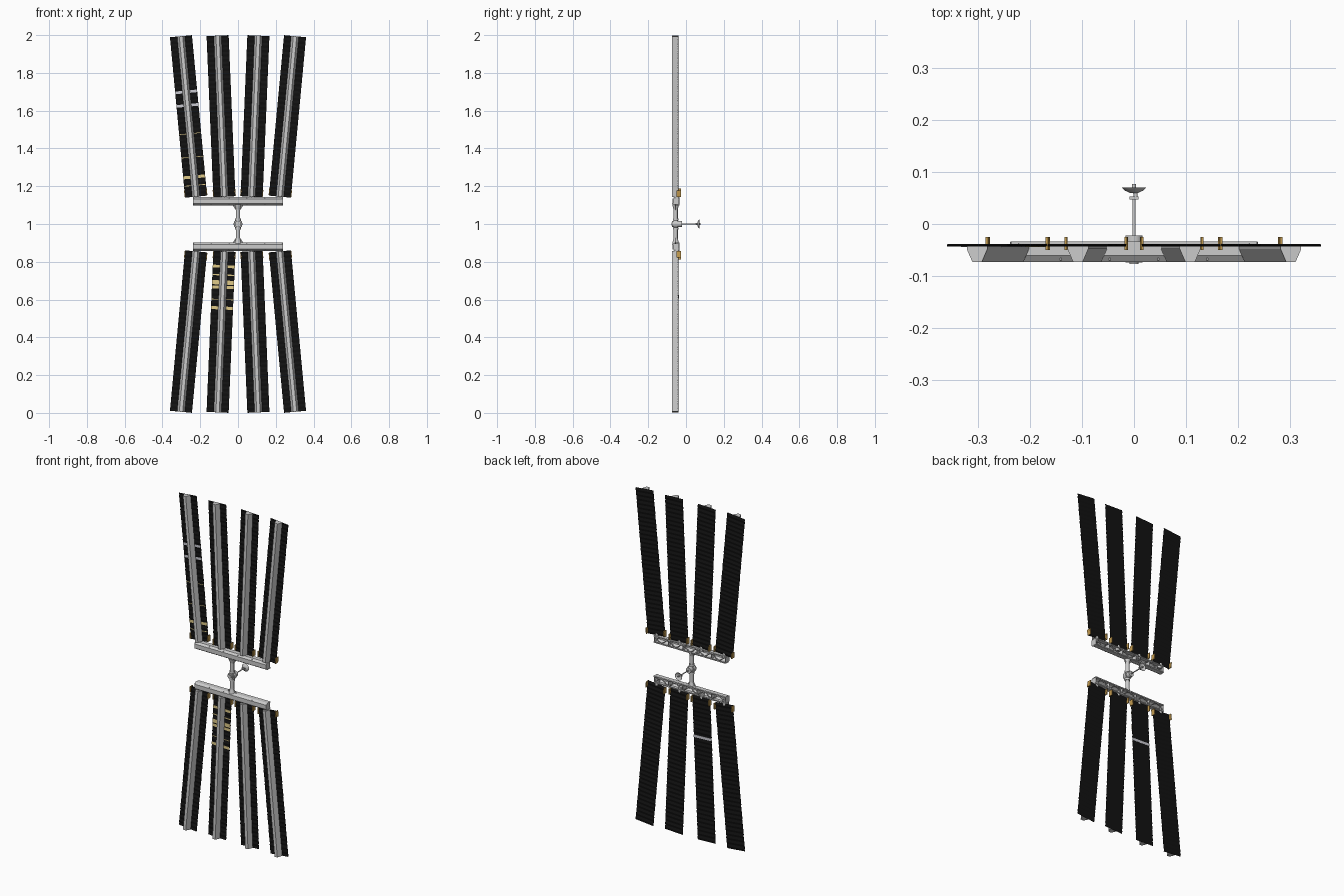
import bpy, bmesh, math
from mathutils import Matrix, Vector

if "Cube" in bpy.data.objects:
    bpy.data.objects.remove(bpy.data.objects["Cube"])


def material(name, rgb):
    m = bpy.data.materials.new(name)
    m.diffuse_color = (*rgb, 1)
    m.use_nodes = True
    m.node_tree.nodes["Principled BSDF"].inputs["Base Color"].default_value = m.diffuse_color
    return m


BLACK = material("cell_black", (0.006, 0.006, 0.006))
GOLD = material("foil_gold", (0.75, 0.6, 0.25))
ORANGE = material("clip_orange", (0.55, 0.33, 0.08))
SILVER = material("strip_silver", (0.6, 0.6, 0.65))


def make(name, bm, mat=None, M=None):
    bmesh.ops.recalc_face_normals(bm, faces=bm.faces)
    me = bpy.data.meshes.new(name)
    bm.to_mesh(me)
    bm.free()
    if mat:
        me.materials.append(mat)
    ob = bpy.data.objects.new(name, me)
    bpy.context.collection.objects.link(ob)
    if M is not None:
        ob.matrix_world = M
    return ob


def box(name, c, s, mat=None, M=None):
    bm = bmesh.new()
    bmesh.ops.create_cube(bm, size=1, matrix=Matrix.Translation(c) @ Matrix.Diagonal((*s, 1)))
    return make(name, bm, mat, M)


def prism(name, prof, direction, M=None):
    """Extrude a closed 3D profile along a vector."""
    bm = bmesh.new()
    f = bm.faces.new([bm.verts.new(p) for p in prof])
    r = bmesh.ops.extrude_face_region(bm, geom=[f], use_keep_orig=True)
    bmesh.ops.translate(bm, vec=direction, verts=[v for v in r["geom"] if isinstance(v, bmesh.types.BMVert)])
    return make(name, bm, None, M)


def rod(name, a, b, r1, r2=None, n=16):
    a, b = Vector(a), Vector(b)
    d = b - a
    bm = bmesh.new()
    M = Matrix.Translation((a + b) / 2) @ d.to_track_quat('Z', 'Y').to_matrix().to_4x4()
    bmesh.ops.create_cone(bm, cap_ends=True, segments=n, radius1=r1,
                          radius2=r1 if r2 is None else r2, depth=d.length, matrix=M)
    return make(name, bm)


def pleated_sheet(name, L, M):
    """Folded blanket: shallow zigzag along its length."""
    bm = bmesh.new()
    n = 68
    rows = []
    for i in range(n + 1):
        y = -0.0392 if i % 2 else -0.0425
        rows.append([bm.verts.new((x, y, L * i / n)) for x in (-0.0585, 0.0585)])
    for p, q in zip(rows, rows[1:]):
        bm.faces.new((p[0], p[1], q[1], q[0]))
    ob = make(name, bm, BLACK, M)
    s = ob.modifiers.new("thickness", 'SOLIDIFY')
    s.thickness, s.offset = 0.0015, 0
    return ob


# Solar wings: four fanned upward, four fanned downward
frames = {}
for level, sz in (("upper", 1), ("lower", -1)):
    for side, sx in (("left", -1), ("right", 1)):
        for spot, base, tip in (("outer", 0.222, 0.302), ("inner", 0.072, 0.108)):
            name = f"{level}_{side}_{spot}"
            rise = 0.849 if spot == "outer" else 0.852
            a = sx * math.atan2(tip - base, rise)
            L = math.hypot(tip - base, rise)
            M = Matrix.Translation((sx * base, 0, 1 + sz * 0.145)) @ \
                Matrix.Rotation(a if sz > 0 else math.pi - a, 4, 'Y')
            frames[name] = M
            pleated_sheet(name + "_blanket", L, M)
            # tapered mast along the front of the blanket
            prism(name + "_mast", [(-0.02, -0.0435, 0), (-0.02, -0.048, 0), (-0.009, -0.0735, 0),
                                   (0.009, -0.0735, 0), (0.02, -0.048, 0), (0.02, -0.0435, 0)],
                  (0, 0, L), M)
            rod(name + "_mast_root", (0, -0.05, -0.02), (0, -0.05, 0.01), 0.012).matrix_world = M
            # corner clips at the root edge
            for k in (-1, 1):
                box(name + "_clip", (k * 0.058, -0.038, 0.02), (0.005, 0.025, 0.034), ORANGE, M)


# Bare strips showing on two of the wings: (wing, distance, height, material, back side)
strips = [("upper_left_outer", d, h, m, 0) for d, h, m in (
    (0.105, 0.016, GOLD), (0.06, 0.004, GOLD), (0.21, 0.003, GOLD), (0.335, 0.003, GOLD),
    (0.485, 0.014, SILVER), (0.557, 0.014, SILVER))]
strips += [("lower_left_inner", d, h, m, b) for d, h, m, b in (
    (0.08, 0.015, GOLD, 0), (0.125, 0.006, GOLD, 0), (0.165, 0.022, GOLD, 0),
    (0.19, 0.016, GOLD, 0), (0.255, 0.004, GOLD, 0), (0.3, 0.016, GOLD, 0),
    (0.24, 0.015, SILVER, 1))]
for wing, d, h, m, back in strips:
    box(wing + "_strip", (0, -0.0382 if back else -0.0437, d), (0.117, 0.001, h), m, frames[wing])

# Cross beams: chamfered channel open at the back with zigzag lacing
W = 0.237
for level, sz in (("upper", 1), ("lower", -1)):
    bm = bmesh.new()
    prof = [(-0.037, 0.1), (-0.06, 0.1), (-0.072, 0.108), (-0.072, 0.132), (-0.06, 0.141), (-0.037, 0.141)]
    ends = [[bm.verts.new((x, y, 1 + sz * z)) for y, z in prof] for x in (-W, W)]
    for i in range(5):
        bm.faces.new((ends[0][i], ends[0][i + 1], ends[1][i + 1], ends[1][i]))
    beam = make(level + "_beam_shell", bm)
    s = beam.modifiers.new("thickness", 'SOLIDIFY')
    s.thickness, s.offset = 0.003, 0
    for z in (0.102, 0.139):
        box(level + "_beam_rail", (0, -0.037, 1 + sz * z), (2 * W, 0.006, 0.006))
    n = 10
    for i in range(n):
        x0, x1 = -W + 2 * W * i / n, -W + 2 * W * (i + 1) / n
        za, zb = (0.102, 0.139) if i % 2 else (0.139, 0.102)
        rod(level + "_beam_lacing", (x0, -0.037, 1 + sz * za), (x1, -0.037, 1 + sz * zb), 0.003, n=8)
    for i in range(0, n + 1, 2):
        x = -W + 0.002 + (2 * W - 0.004) * i / n
        box(level + "_beam_rib", (x, -0.053, 1 + sz * 0.1205), (0.003, 0.034, 0.036))
    # Column half with flared foot and side braces
    rod(level + "_column", (0, -0.055, 1), (0, -0.055, 1 + sz * 0.102), 0.0115)
    rod(level + "_column_flare", (0, -0.055, 1 + sz * 0.078), (0, -0.055, 1 + sz * 0.102), 0.0115, 0.018)
    rod(level + "_column_collar", (0, -0.055, 1 + sz * 0.018), (0, -0.055, 1 + sz * 0.03), 0.015)
    for k in (-1, 1):
        rod(level + "_brace", (k * 0.008, -0.055, 1 + sz * 0.075), (k * 0.027, -0.055, 1 + sz * 0.102), 0.003, n=8)

# Central hub
rod("hub", (0, -0.074, 1), (0, -0.022, 1), 0.0165, n=24)
rod("hub_ring", (0, -0.066, 1), (0, -0.045, 1), 0.022, n=24)
rod("hub_cap", (0, -0.077, 1), (0, -0.07, 1), 0.009)

# Antenna arm and dish facing the back
rod("antenna_arm", (0, -0.03, 1), (0, 0.05, 1), 0.0032)
box("antenna_elbow", (0, 0.05, 1), (0.018, 0.006, 0.012))
rod("antenna_neck", (0.003, 0.05, 1), (0.003, 0.063, 1), 0.004)
bm = bmesh.new()
prof = [(0, 0.059), (0.008, 0.06), (0.017, 0.064), (0.0235, 0.07),
        (0.0225, 0.0705), (0.016, 0.066), (0.008, 0.0625), (0, 0.0615)]
vs = [bm.verts.new((r, y, 1)) for r, y in prof]
es = [bm.edges.new(p) for p in zip(vs, vs[1:])]
bmesh.ops.spin(bm, geom=vs + es, cent=(0, 0, 1), axis=(0, 1, 0), angle=2 * math.pi, steps=24)
bmesh.ops.remove_doubles(bm, verts=bm.verts, dist=1e-5)
make("antenna_dish", bm)
rod("antenna_feed", (0, 0.061, 1), (0, 0.077, 1), 0.004)

# Smooth the round parts only
for ob in bpy.data.objects:
    if any(w in ob.name for w in ("hub", "column", "antenna", "root", "lacing", "brace")):
        ob.data.shade_smooth()
        bpy.context.view_layer.objects.active = ob
        bpy.ops.object.select_all(action='DESELECT')
        ob.select_set(True)
        bpy.ops.object.shade_smooth_by_angle(angle=math.radians(35))
